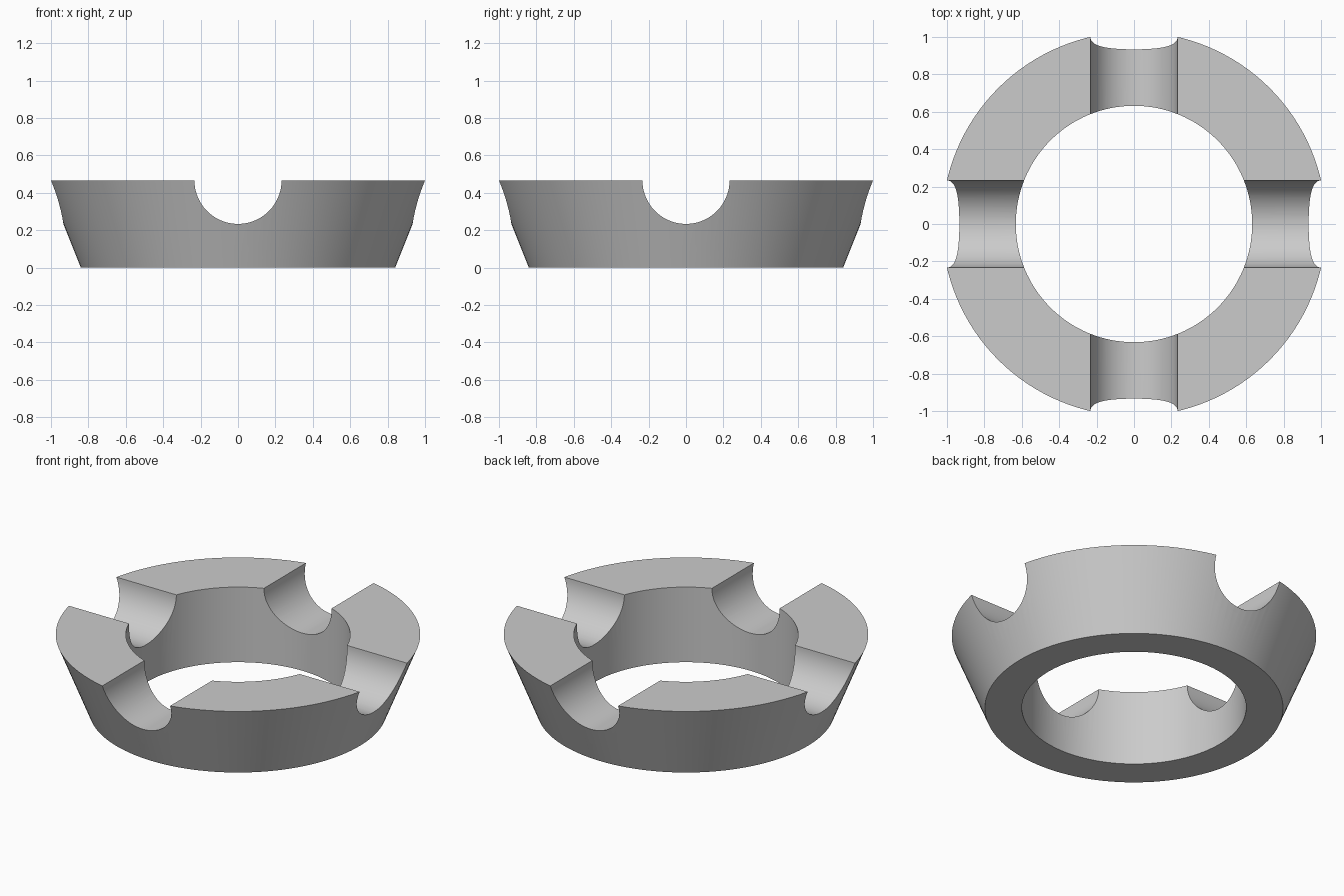
import bpy, bmesh, math
from mathutils import Matrix

HEIGHT = 0.467
BOTTOM_R, TOP_R, HOLE_R = 0.84, 1.027, 0.632
GROOVE_R = 0.233
SEGMENTS = 128

cube = bpy.data.objects.get("Cube")
if cube:
    bpy.data.objects.remove(cube, do_unlink=True)

grey = bpy.data.materials.new("light_grey")
grey.use_nodes = True
colour = (0.6, 0.6, 0.6, 1)
grey.diffuse_color = colour
grey.node_tree.nodes["Principled BSDF"].inputs["Base Color"].default_value = colour


def make_object(name, bm):
    bmesh.ops.recalc_face_normals(bm, faces=bm.faces)
    mesh = bpy.data.meshes.new(name)
    bm.to_mesh(mesh)
    bm.free()
    mesh.materials.append(grey)
    obj = bpy.data.objects.new(name, mesh)
    bpy.context.collection.objects.link(obj)
    return obj


# Tapered ring: a closed section revolved around z
bm = bmesh.new()
section = [(HOLE_R, 0), (BOTTOM_R, 0), (TOP_R, HEIGHT), (HOLE_R, HEIGHT)]
verts = [bm.verts.new((r, 0, z)) for r, z in section]
edges = [bm.edges.new((verts[i], verts[i - 1])) for i in range(len(verts))]
bmesh.ops.spin(bm, geom=verts + edges, cent=(0, 0, 0), axis=(0, 0, 1),
               angle=math.tau, steps=SEGMENTS, use_merge=True)
bmesh.ops.remove_doubles(bm, verts=bm.verts, dist=1e-4)
ring = make_object("notched_ring", bm)


# Round-bottomed groove cutter running along y, turned about z
def groove_cutter(name, turn):
    bm = bmesh.new()
    steps = 48
    arc = [math.pi + math.pi * i / steps for i in range(steps + 1)]
    profile = [(GROOVE_R * math.cos(a), HEIGHT + GROOVE_R * math.sin(a)) for a in arc]
    profile += [(GROOVE_R, 1), (-GROOVE_R, 1)]
    face = bm.faces.new([bm.verts.new((x, -1.5, z)) for x, z in profile])
    new = bmesh.ops.extrude_face_region(bm, geom=[face])["geom"]
    moved = [v for v in new if isinstance(v, bmesh.types.BMVert)]
    bmesh.ops.translate(bm, verts=moved, vec=(0, 3, 0))
    bm.transform(Matrix.Rotation(turn, 4, "Z"))
    cutter = make_object(name, bm)
    cutter.hide_render = True
    return cutter


# Cut the two crossing grooves
bpy.context.view_layer.objects.active = ring
ring.select_set(True)
for name, turn in (("front_back_groove", 0), ("side_groove", math.pi / 2)):
    cutter = groove_cutter(name, turn)
    mod = ring.modifiers.new(name, "BOOLEAN")
    mod.operation = "DIFFERENCE"
    mod.solver = "EXACT"
    mod.object = cutter
    bpy.ops.object.modifier_apply(modifier=mod.name)
    bpy.data.objects.remove(cutter, do_unlink=True)

bpy.ops.object.shade_smooth_by_angle(angle=math.radians(30))
